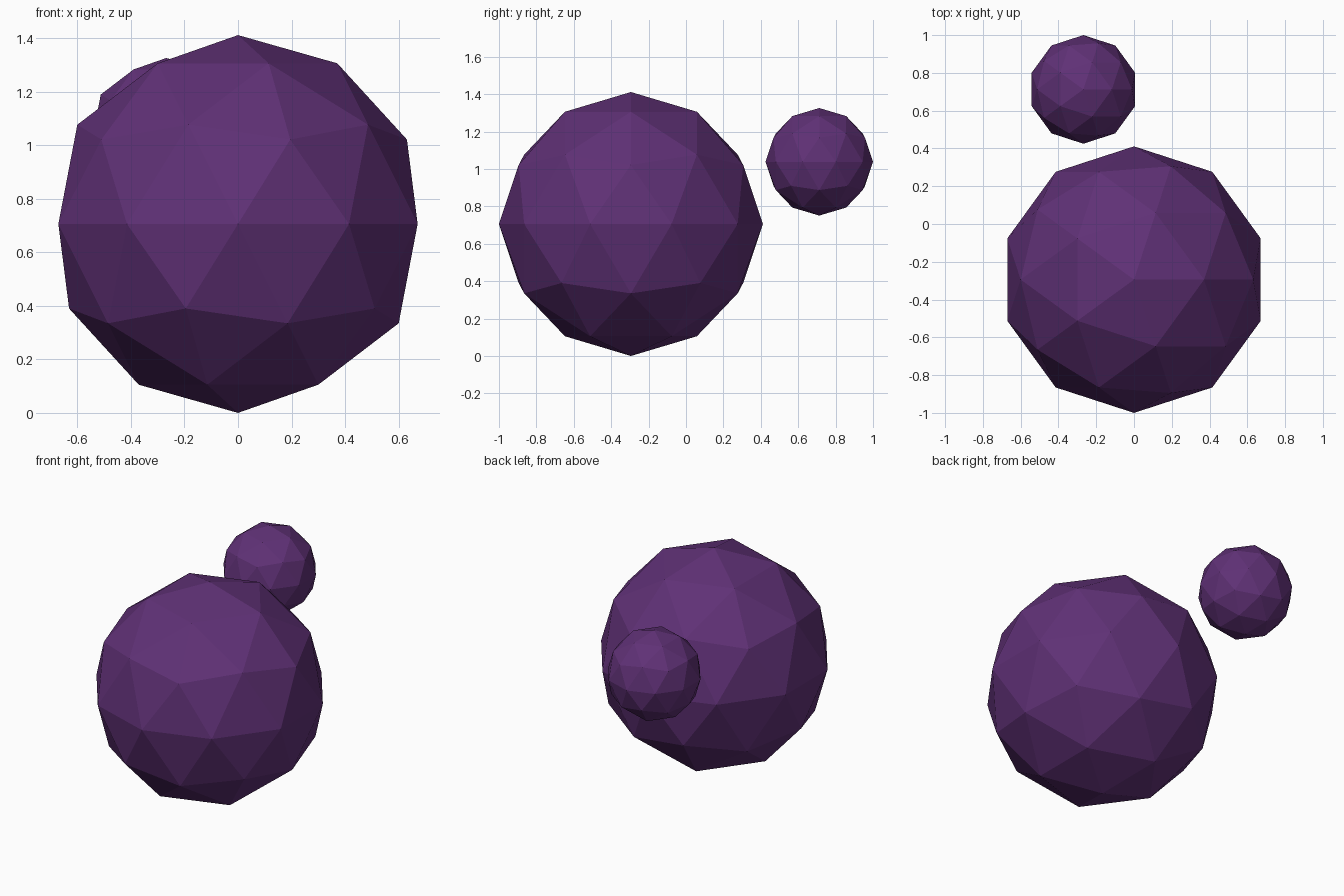
import bpy

if "Cube" in bpy.data.objects:
    bpy.data.objects.remove(bpy.data.objects["Cube"])

purple = bpy.data.materials.new("deep purple")
purple.diffuse_color = (0.115, 0.03, 0.18, 1)
purple.use_nodes = True
purple.node_tree.nodes["Principled BSDF"].inputs["Base Color"].default_value = purple.diffuse_color


def ball(name, radius, location):
    """Low-poly flat-shaded ball."""
    bpy.ops.mesh.primitive_ico_sphere_add(subdivisions=2, radius=radius, location=location)
    obj = bpy.context.object
    obj.name = name
    obj.data.materials.append(purple)
    bpy.ops.object.shade_flat()
    return obj


# Large ball resting on the ground, small ball floating behind it
ball("large_ball", 0.7055, (0, -0.2945, 0.7055))
ball("small_ball", 0.2875, (-0.268, 0.7125, 1.038))
